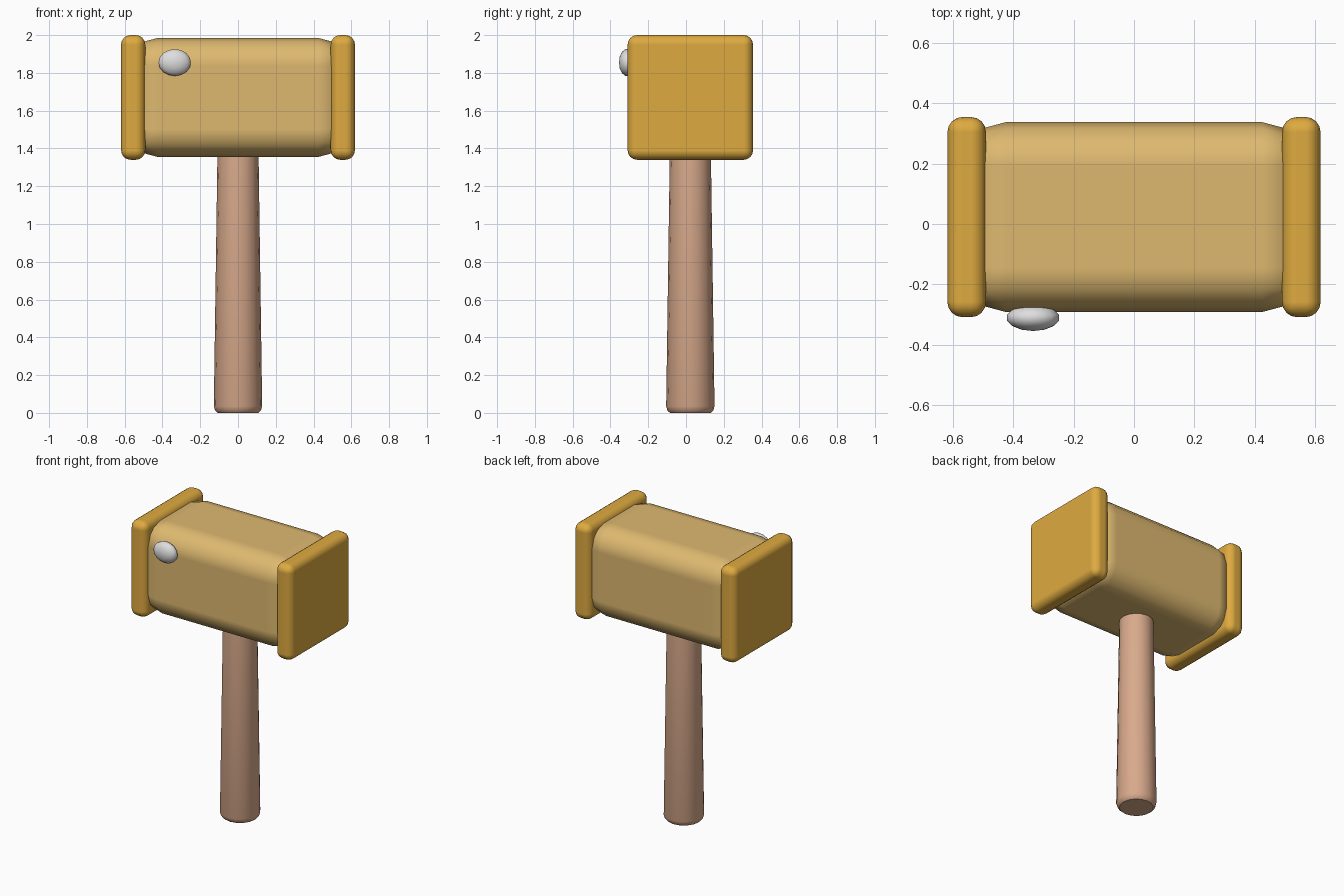
import bpy, bmesh, math
from mathutils import Matrix

if "Cube" in bpy.data.objects:
    bpy.data.objects.remove(bpy.data.objects["Cube"])

CY, CZ = 0.023, 1.67  # head axis


def lin(c):
    return c / 12.92 if c <= 0.04045 else ((c + 0.055) / 1.055) ** 2.4


def material(name, rgb):
    m = bpy.data.materials.new(name)
    m.diffuse_color = (*[lin(c / 255) for c in rgb], 1)
    m.use_nodes = True
    m.node_tree.nodes["Principled BSDF"].inputs["Base Color"].default_value = m.diffuse_color
    return m


TAN = material("tan wood", (222, 185, 112))
GOLD = material("golden band", (222, 170, 64))
BROWN = material("pinkish brown wood", (217, 170, 140))
GREY = material("light grey metal", (222, 222, 222))


def finish(name, bm, mat):
    bmesh.ops.recalc_face_normals(bm, faces=bm.faces)
    for f in bm.faces:
        f.smooth = True
    me = bpy.data.meshes.new(name)
    bm.to_mesh(me)
    bm.free()
    me.materials.append(mat)
    ob = bpy.data.objects.new(name, me)
    bpy.context.collection.objects.link(ob)
    return ob


def rounded_box(name, centre, size, radius, segments, mat):
    bm = bmesh.new()
    bmesh.ops.create_cube(bm, size=1)
    bmesh.ops.scale(bm, vec=size, verts=bm.verts)
    bmesh.ops.translate(bm, vec=centre, verts=bm.verts)
    ob = finish(name, bm, mat)
    b = ob.modifiers.new("round", 'BEVEL')
    b.width, b.segments, b.harden_normals = radius, segments, True
    return ob


# head block and its two end caps
rounded_box("head_block", (0, CY, CZ), (1.144, 0.63, 0.63), 0.147, 3, TAN)
for side, x in (("left", -0.555), ("right", 0.555)):
    rounded_box(side + "_end_cap", (x, CY, CZ), (0.128, 0.664, 0.66), 0.05, 4, GOLD)

# tapered handle, lathed from a profile
bm = bmesh.new()
N = 16
rings = []
for r, z in ((0.108, 0.004), (0.121, 0.012), (0.128, 0.035), (0.109, 1.36), (0.107, 1.5)):
    rings.append([bm.verts.new((r * math.cos(2 * math.pi * i / N),
                                CY + r * math.sin(2 * math.pi * i / N),
                                z if z > 0.005 else 0)) for i in range(N)])
for a, b in zip(rings, rings[1:]):
    for i in range(N):
        j = (i + 1) % N
        bm.faces.new((a[i], a[j], b[j], b[i]))
bm.faces.new(rings[0][::-1])
bm.faces.new(rings[-1])
handle = finish("handle", bm, BROWN)
bpy.context.view_layer.objects.active = handle
handle.select_set(True)
bpy.ops.object.shade_smooth_by_angle(angle=math.radians(35))

# flattened stud on the front
bm = bmesh.new()
bmesh.ops.create_uvsphere(bm, u_segments=16, v_segments=7, radius=1)
bmesh.ops.rotate(bm, matrix=Matrix.Rotation(math.pi / 2, 3, 'X'), verts=bm.verts)
bmesh.ops.scale(bm, vec=(0.088, 0.044, 0.073), verts=bm.verts)
bmesh.ops.translate(bm, vec=(-0.335, -0.311, 1.855), verts=bm.verts)
finish("front_stud", bm, GREY)
